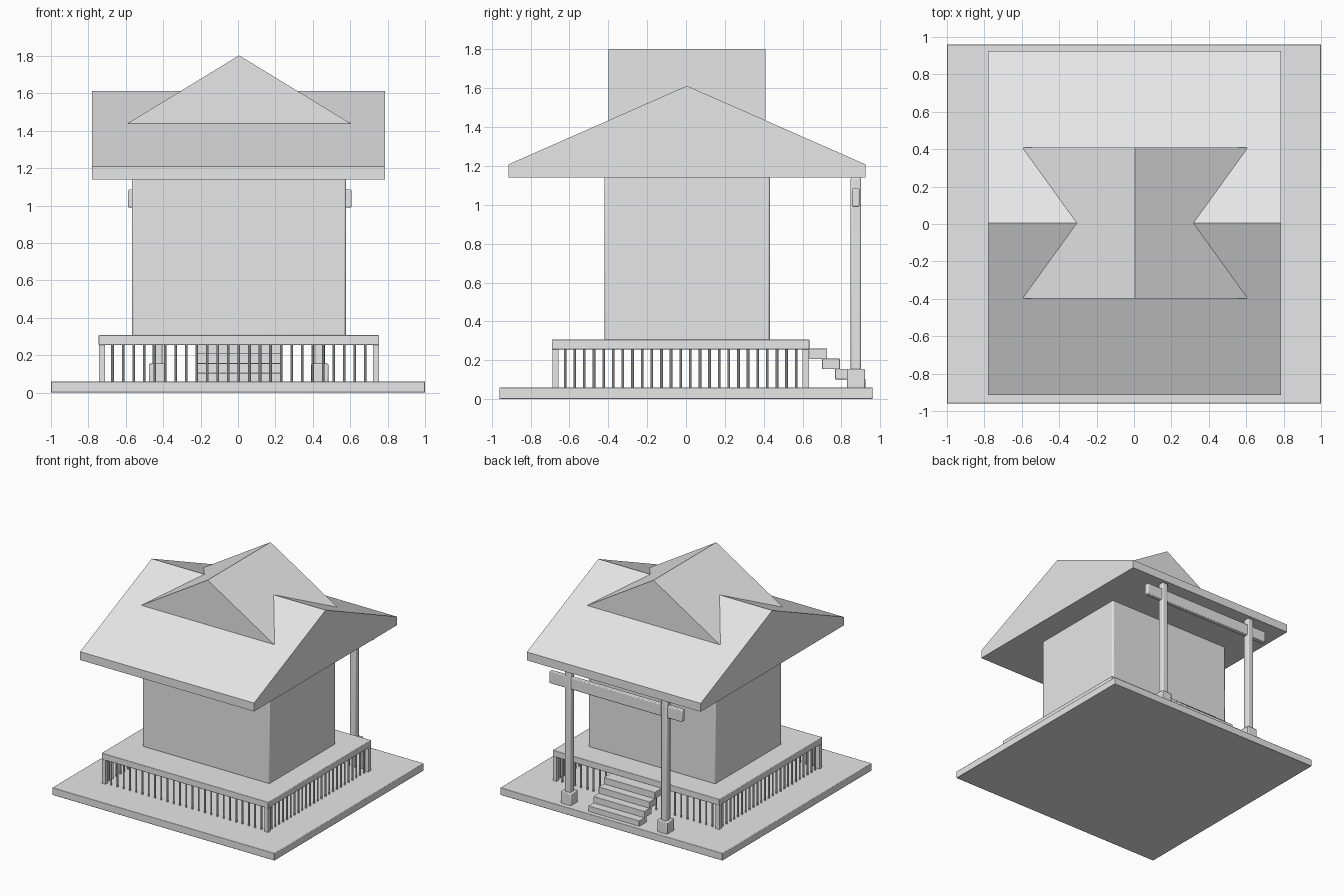
import bpy
import bmesh
import math

cube = bpy.data.objects.get("Cube")
if cube:
    bpy.data.objects.remove(cube, do_unlink=True)

stone = bpy.data.materials.new("light grey")
stone.use_nodes = True
GREY = (0.8, 0.8, 0.8, 1.0)
stone.diffuse_color = GREY
stone.node_tree.nodes["Principled BSDF"].inputs["Base Color"].default_value = GREY


def finish(name, bm, bevel=0.0):
    bmesh.ops.recalc_face_normals(bm, faces=bm.faces)
    mesh = bpy.data.meshes.new(name)
    bm.to_mesh(mesh)
    bm.free()
    mesh.materials.append(stone)
    obj = bpy.data.objects.new(name, mesh)
    bpy.context.collection.objects.link(obj)
    if bevel:
        mod = obj.modifiers.new("soft edges", "BEVEL")
        mod.width = bevel
        mod.segments = 2
    bpy.ops.object.select_all(action="DESELECT")
    obj.select_set(True)
    bpy.context.view_layer.objects.active = obj
    bpy.ops.object.shade_smooth_by_angle(angle=math.radians(35))
    return obj


def box(name, xs, ys, zs, bevel=0.0):
    bm = bmesh.new()
    bmesh.ops.create_cube(bm, size=1)
    for v in bm.verts:
        v.co = [r[0] if c < 0 else r[1] for c, r in zip(v.co, (xs, ys, zs))]
    return finish(name, bm, bevel)


def prism(name, profile, axis, start, end):
    """Extrude a closed (across, z) profile along x or y."""
    bm = bmesh.new()
    place = (lambda a, z: (start, a, z)) if axis == "x" else (lambda a, z: (a, start, z))
    face = bm.faces.new([bm.verts.new(place(a, z)) for a, z in profile])
    grown = bmesh.ops.extrude_face_region(bm, geom=[face])["geom"]
    index = 0 if axis == "x" else 1
    for v in grown:
        if isinstance(v, bmesh.types.BMVert):
            v.co[index] = end
    return finish(name, bm)


def baluster_row(name, start, end, count):
    """Row of thin round rods standing between the base and the deck."""
    bm = bmesh.new()
    for i in range(1, count):
        t = i / count
        made = bmesh.ops.create_cone(bm, cap_ends=True, segments=8,
                                     radius1=0.007, radius2=0.007, depth=0.2)
        x, y = (a + (b - a) * t for a, b in zip(start, end))
        bmesh.ops.translate(bm, verts=made["verts"], vec=(x, y, 0.157))
    return finish(name, bm)


# Ground slab, raised deck and house body
box("base_slab", (-1, 1), (-0.96, 0.96), (0, 0.06), 0.004)
box("deck", (-0.745, 0.755), (-0.69, 0.635), (0.255, 0.307), 0.004)
box("house_body", (-0.567, 0.577), (-0.42, 0.432), (0.3, 1.16), 0.01)

# Deck supports
left, right, front, back = 0.737, -0.727, -0.672, 0.617
for side, x in (("left", left), ("right", right)):
    for end, y in (("front", front), ("back", back)):
        box(f"deck_post_{end}_{side}", (x - 0.016, x + 0.016),
            (y - 0.016, y + 0.016), (0.05, 0.26))
    baluster_row(f"balusters_{side}", (x, front), (x, back), 26)
for end, y in (("front", front), ("back", back)):
    baluster_row(f"balusters_{end}", (right, y), (left, y), 26)

# Main gabled roof and the taller cross gable
prism("main_roof", [(-0.915, 1.14), (0.925, 1.14), (0.925, 1.208),
                    (0.005, 1.613), (-0.915, 1.208)], "x", -0.78, 0.785)
prism("cross_gable", [(-0.592, 1.438), (0.604, 1.438), (0.006, 1.803)],
      "y", -0.398, 0.41)

# Back steps
for i in range(4):
    y, z = 0.635 + 0.066 * i, 0.206 - 0.052 * i
    box(f"step_{i + 1}", (-0.228, 0.232), (y, y + 0.092), (z, z + 0.054), 0.003)

# Gateway: two posts on footings joined by a beam
for side, x in (("left", 0.437), ("right", -0.43)):
    box(f"gate_footing_{side}", (x - 0.046, x + 0.046), (0.83, 0.922),
        (0.05, 0.155), 0.006)
    box(f"gate_post_{side}", (x - 0.027, x + 0.027), (0.848, 0.902),
        (0.1, 1.142), 0.009)
box("gate_beam", (-0.588, 0.607), (0.855, 0.893), (0.99, 1.085), 0.006)
